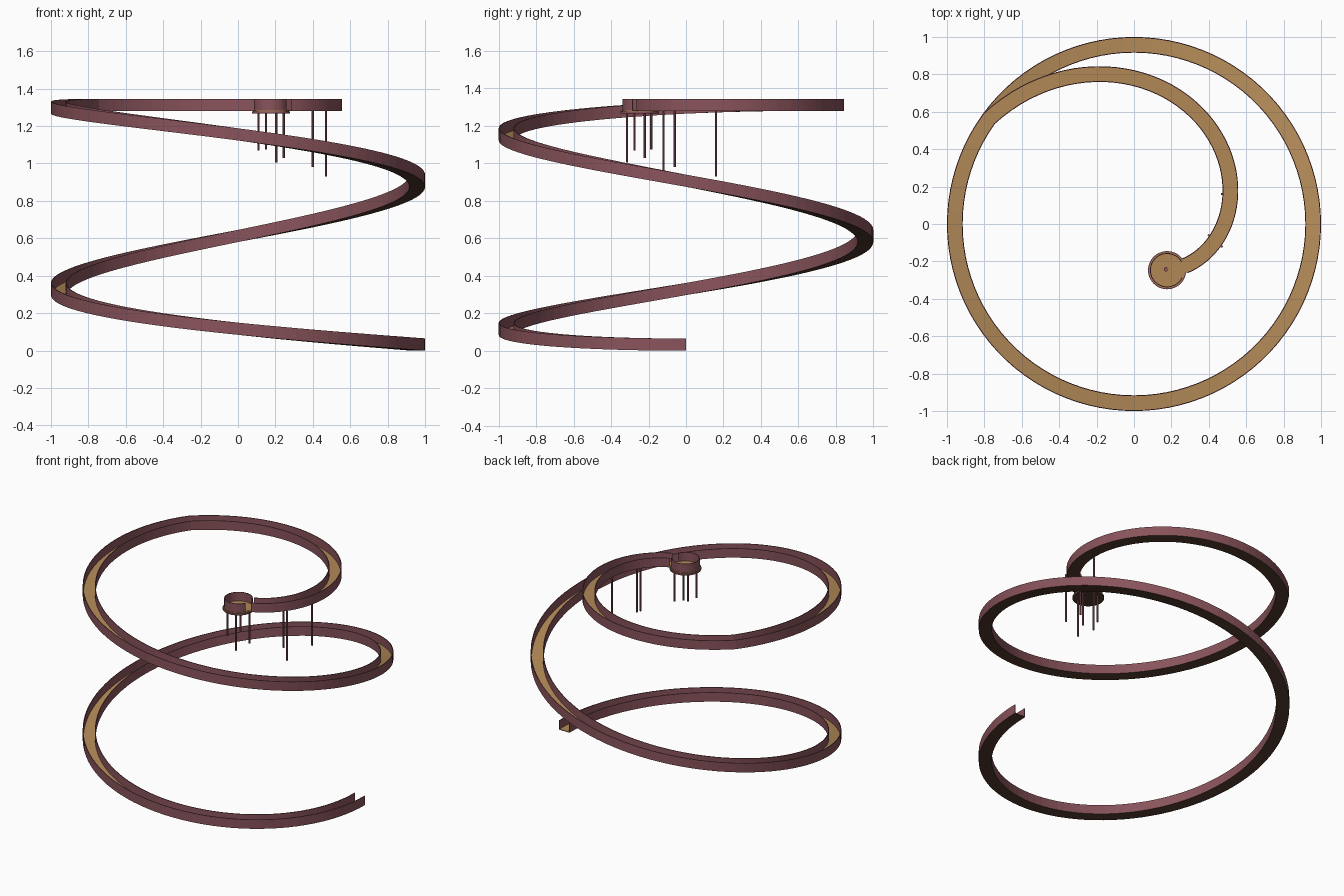
import bpy, bmesh, math
from mathutils import Vector

if "Cube" in bpy.data.objects:
    bpy.data.objects.remove(bpy.data.objects["Cube"])

def material(name, rgb):
    m = bpy.data.materials.new(name)
    m.diffuse_color = (*rgb, 1)
    m.use_nodes = True
    m.node_tree.nodes["Principled BSDF"].inputs["Base Color"].default_value = m.diffuse_color
    return m

TAN = material("tan floor", (0.44, 0.25, 0.095))
PLUM = material("plum wall", (0.25, 0.088, 0.105))
DARK = material("dark brown underside", (0.085, 0.042, 0.027))

TURN_END, TURN_HELIX = 2.15, 1.6      # clockwise turns in total / in the climb
TOP, HEIGHT, HALF, WALL = 1.28, 0.065, 0.042, 0.005
R0, R1 = 1 - HALF, 0.304
BASE = Vector((0.177, -0.247))        # centre of the end cup

def finish(name, bm, mat):
    bmesh.ops.recalc_face_normals(bm, faces=bm.faces)
    me = bpy.data.meshes.new(name)
    bm.to_mesh(me)
    bm.free()
    me.materials.append(mat)
    ob = bpy.data.objects.new(name, me)
    bpy.context.collection.objects.link(ob)
    return ob

def sweep(name, frames, section, mat):
    """Sweep an (offset, height) outline along (point, side) frames."""
    bm = bmesh.new()
    rings = [[bm.verts.new((p.x + s.x * o, p.y + s.y * o, p.z + h)) for o, h in section]
             for p, s in frames]
    n = len(section)
    for a, b in zip(rings, rings[1:]):
        for i in range(n):
            bm.faces.new((a[i], a[(i + 1) % n], b[(i + 1) % n], b[i]))
    bm.faces.new(rings[0])
    bm.faces.new(rings[-1])
    return finish(name, bm, mat)

def box(o0, o1, h0, h1):
    return [(o0, h0), (o1, h0), (o1, h1), (o0, h1)]

def dark_below(ob):
    """Give every downward face the dark underside colour."""
    ob.data.materials.append(DARK)
    for f in ob.data.polygons:
        if f.normal.z < -0.5:
            f.material_index = 1

def path(t):
    s = min(t / TURN_HELIX, 1)
    z = TOP * (3 * s * s - 2 * s ** 3)
    k = max(0, (t - TURN_HELIX) / (TURN_END - TURN_HELIX))
    r = R0 + (R1 - R0) * k
    a = -2 * math.pi * t
    return Vector((r * math.cos(a), r * math.sin(a), z))

# Track: climbing helix followed by a flat inward spiral
frames = []
N = 215
for i in range(N + 1):
    t = TURN_END * i / N
    d = path(min(t + 1e-3, TURN_END)) - path(max(t - 1e-3, 0))
    frames.append((path(t), Vector((-d.y, d.x)).normalized()))
dark_below(sweep("track_floor", frames, box(-HALF + WALL, HALF - WALL, 0, 0.005), TAN))
# The side walls stop at the cup, the floor runs on to its centre
open_frames = [f for f in frames if (f[0].xy - BASE).length > 0.078]
dark_below(sweep("outer_wall", open_frames, box(HALF - WALL, HALF, 0, HEIGHT), PLUM))
dark_below(sweep("inner_wall", open_frames, box(-HALF, -HALF + WALL, 0, HEIGHT), PLUM))

def cylinder(name, x, y, z0, z1, r, mat, sides=12):
    bm = bmesh.new()
    bmesh.ops.create_cone(bm, cap_ends=True, segments=sides, radius1=r, radius2=r, depth=z1 - z0)
    bmesh.ops.translate(bm, verts=bm.verts, vec=(x, y, (z0 + z1) / 2))
    return finish(name, bm, mat)

# End cup: flanged base, floor, and a round wall left open where the track enters
dark_below(cylinder("cup_base", BASE.x, BASE.y, TOP - 0.013, TOP - 0.002, 0.102, PLUM, 48))
cylinder("cup_floor", BASE.x, BASE.y, TOP - 0.002, TOP + 0.003, 0.096, TAN, 48)
arc = []
for i in range(41):
    a = math.radians(29 + 306 * i / 40)
    u = Vector((math.cos(a), math.sin(a)))
    arc.append((Vector((BASE.x, BASE.y, TOP)), u))
sweep("cup_wall", arc, box(0.087, 0.092, -0.002, HEIGHT), PLUM)
cylinder("cup_centre_peg", BASE.x - 0.005, BASE.y + 0.005, TOP, TOP + 0.012, 0.012, PLUM)

# Thin rods hanging under the cup and the end of the spiral
rods = [(0.11, -0.275, 1.07), (0.15, -0.185, 1.075), (0.205, -0.315, 1.005),
        (0.245, -0.22, 1.03), (0.40, -0.06, 0.98), (0.47, -0.12, 0.93), (0.47, 0.16, 0.93)]
for i, (x, y, z) in enumerate(rods):
    cylinder(f"hanging_rod_{i + 1}", x, y, z, TOP, 0.006, PLUM, 8)
